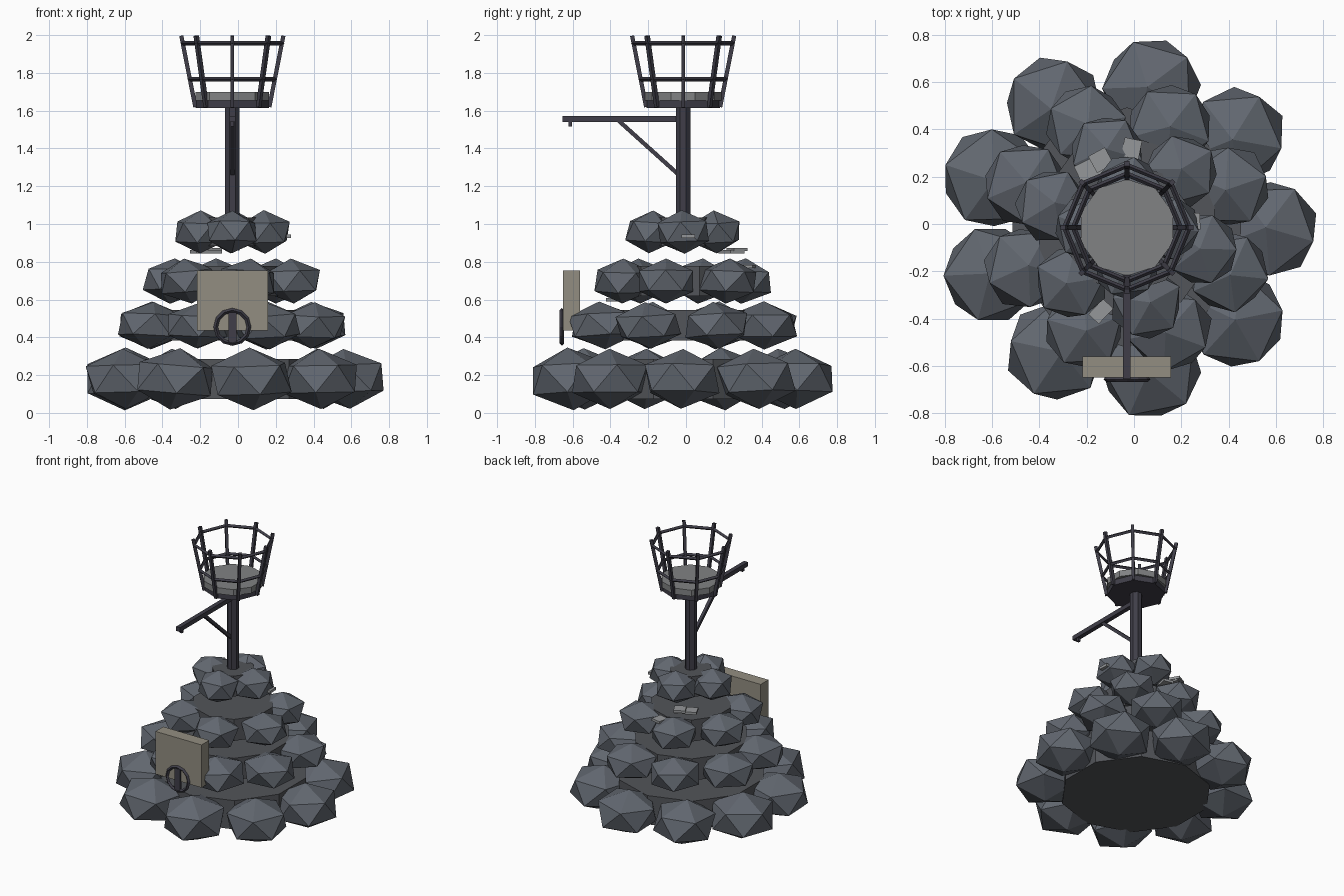
import bpy, math, random
from mathutils import Vector, Matrix, Euler

if "Cube" in bpy.data.objects:
    bpy.data.objects.remove(bpy.data.objects["Cube"])

random.seed(4)
CX, CY = -0.03, -0.015          # axis shared by cairn, post and basket


def material(name, rgb):
    m = bpy.data.materials.new(name)
    m.diffuse_color = (*rgb, 1)
    m.use_nodes = True
    m.node_tree.nodes["Principled BSDF"].inputs["Base Color"].default_value = m.diffuse_color
    return m


STONE = material("slate", (0.12, 0.135, 0.16))
CORE = material("dark_slate", (0.085, 0.09, 0.10))
IRON = material("iron", (0.05, 0.048, 0.065))
CHIP = material("pale_stone", (0.30, 0.31, 0.32))
TAN = material("sandstone", (0.29, 0.27, 0.22))
ASH = material("ash", (0.22, 0.225, 0.23))


def finish(name, mat):
    o = bpy.context.object
    o.name = name
    o.data.materials.append(mat)
    return o


def box(name, loc, size, mat, rot=(0, 0, 0)):
    bpy.ops.mesh.primitive_cube_add(size=1, location=loc, rotation=rot)
    o = finish(name, mat)
    o.scale = size
    return o


def prism(name, r, z0, z1, sides, mat, turn=0):
    bpy.ops.mesh.primitive_cylinder_add(vertices=sides, radius=r, depth=z1 - z0,
                                        location=(CX, CY, (z0 + z1) / 2),
                                        rotation=(0, 0, turn))
    return finish(name, mat)


def hoop(name, r, z, t):
    bpy.ops.mesh.primitive_torus_add(major_radius=r, minor_radius=t, major_segments=8,
                                     minor_segments=4, location=(CX, CY, z))
    return finish(name, IRON)


# Cairn: four rings of faceted stones, each around a flat core
# count, ring radius, stone radius, half height, centre z, first angle
LAYERS = [(9, 0.605, 0.230, 0.163, 0.180, 0),
          (8, 0.465, 0.190, 0.124, 0.463, 22.5),
          (6, 0.330, 0.172, 0.122, 0.698, 45),
          (4, 0.170, 0.152, 0.116, 0.958, 0)]
for n, (count, ring, r, hh, z, start) in enumerate(LAYERS, 1):
    for i in range(count):
        a = math.radians(start + 360 * i / count + random.uniform(-1, 1))
        bpy.ops.mesh.primitive_ico_sphere_add(subdivisions=1, radius=1)
        o = finish(f"stone_layer_{n}_{i + 1}", STONE)
        tilt = Euler((random.uniform(-.1, .1), random.uniform(-.1, .1),
                      random.uniform(0, 6.28))).to_matrix().to_4x4()
        s = random.uniform(0.97, 1.03)
        o.data.transform(Matrix.Diagonal((r * s, r * s, hh * s, 1)) @ tilt)
        o.location = (CX + ring * math.cos(a), CY + ring * math.sin(a), z)
    prism(f"core_layer_{n}", ring * 0.84, z - hh * 0.65, z + hh * 0.65, 10, CORE)

# Loose pale chips resting on the ledges
for i, (x, y, z, sx, sy, turn) in enumerate([
        (-0.17, 0.24, 0.853, 0.15, 0.08, 0.45), (-0.01, 0.32, 0.775, 0.075, 0.08, -0.2),
        (-0.14, 0.27, 0.865, 0.08, 0.08, 0.5), (0.24, 0.01, 0.935, 0.08, 0.07, 0.05),
        (-0.14, -0.37, 0.60, 0.09, 0.06, 0.8)], 1):
    box(f"chip_{i}", (x, y, z), (sx, sy, 0.018), CHIP, (0, 0, turn))

# Plaque with ring and pin
box("plaque", (CX, -0.605, 0.595), (0.375, 0.09, 0.315), TAN)
bpy.ops.mesh.primitive_torus_add(major_radius=0.088, minor_radius=0.012, major_segments=12,
                                 minor_segments=4, location=(CX, -0.657, 0.455),
                                 rotation=(math.pi / 2, 0, 0))
finish("plaque_ring", IRON)
box("plaque_pin", (CX, -0.655, 0.45), (0.042, 0.02, 0.165), IRON)

# Post, side arm, brace and hook
prism("post", 0.041, 0.86, 1.63, 8, IRON, math.pi / 8)
box("arm", (CX, -0.345, 1.557), (0.032, 0.62, 0.032), IRON)
a, b = Vector((CX, -0.36, 1.55)), Vector((CX, -0.04, 1.262))
box("arm_brace", (a + b) / 2, (0.022, 0.022, (b - a).length), IRON,
    (math.atan2((b - a).y, -(b - a).z), 0, 0))
box("arm_hook", (CX, -0.613, 1.535), (0.018, 0.02, 0.035), IRON)

# Fire basket: floor, ash pan, flared bars and hoops
prism("basket_floor", 0.195, 1.615, 1.655, 8, IRON)
prism("ash_pan", 0.205, 1.655, 1.70, 10, ASH)
lean = math.atan2(0.075, 0.38)
for i in range(8):
    t = math.radians(45 * i)
    box(f"basket_bar_{i + 1}", (CX + 0.233 * math.cos(t), CY + 0.233 * math.sin(t), 1.808),
        (0.022, 0.02, 0.385), IRON, (0, lean, t))
hoop("basket_hoop_mid", 0.226, 1.767, 0.012)
hoop("basket_hoop_top", 0.263, 1.957, 0.012)
